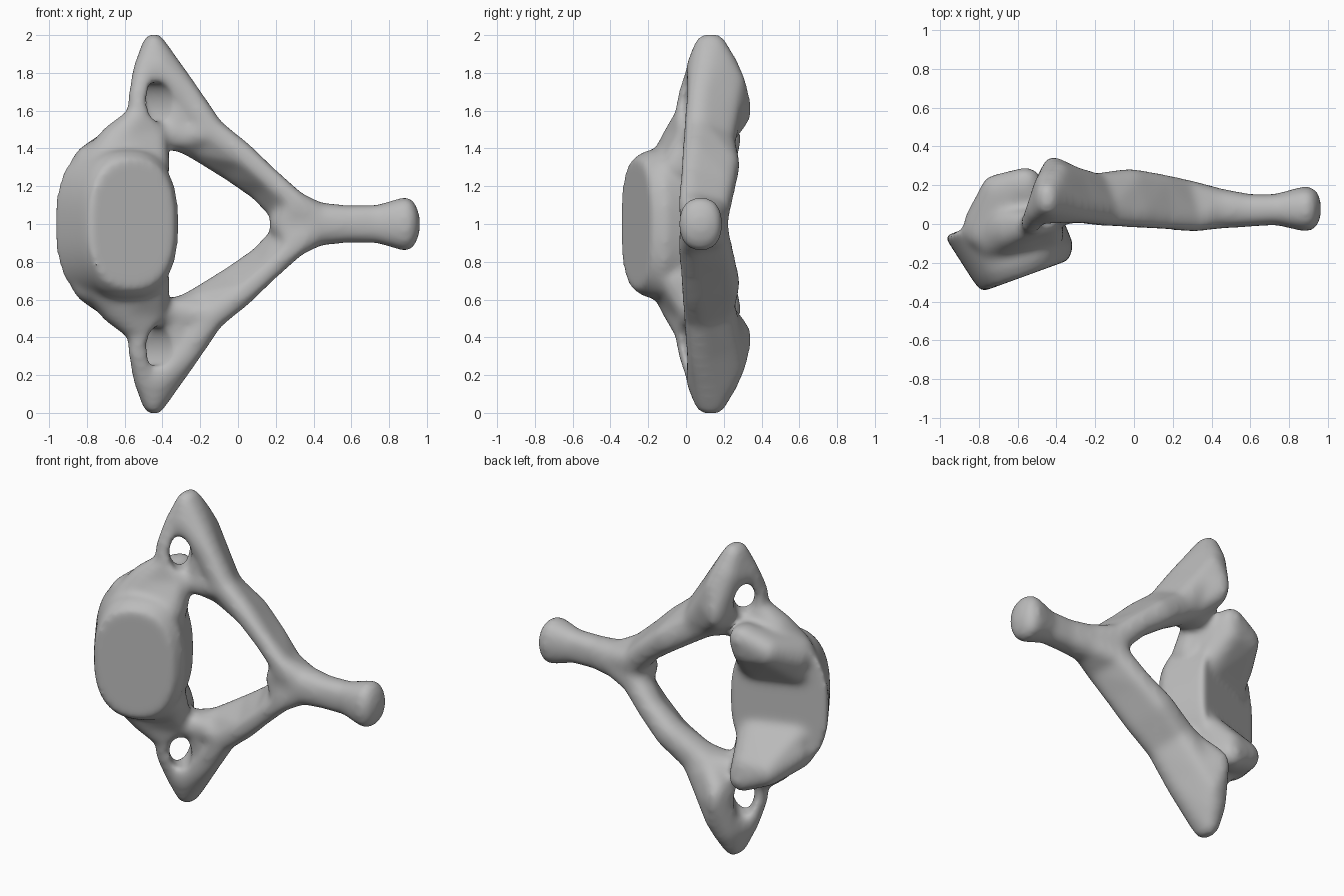
import bpy, bmesh, math
from mathutils import Vector, Matrix

cube = bpy.data.objects.get("Cube")
if cube:
    bpy.data.objects.remove(cube, do_unlink=True)

bone_grey = bpy.data.materials.new("bone_grey")
bone_grey.use_nodes = True
GREY = (0.5, 0.5, 0.5, 1)
bone_grey.diffuse_color = GREY
bone_grey.node_tree.nodes["Principled BSDF"].inputs["Base Color"].default_value = GREY

bm = bmesh.new()


def hull_points(points):
    verts = [bm.verts.new(p) for p in points]
    out = bmesh.ops.convex_hull(bm, input=verts)
    loose = [v for v in out["geom_interior"] + out["geom_unused"]
             if isinstance(v, bmesh.types.BMVert)]
    bmesh.ops.delete(bm, geom=list(set(loose)), context="VERTS")


def blob_points(x, y, z, rx, ry=None, rz=None):
    """Rounded lump, slightly squared along y."""
    ry, rz = ry or rx, rz or rx
    pts = []
    for i in range(1, 12):
        a = math.pi * i / 12
        for j in range(20):
            b = math.tau * j / 20
            s, c = math.sin(a), math.cos(a)
            k = (s ** 2.4 + abs(c) ** 2.4) ** (-1 / 2.4)
            pts.append(Vector((x + rx * k * s * math.cos(b), y + ry * k * c,
                               z + rz * k * s * math.sin(b))))
    return pts


def hull(blobs, side=1):
    """Skin round several lumps; side -1 mirrors it in the plane z = 1."""
    pts = [p for b in blobs for p in blob_points(*b)]
    hull_points([Vector((p.x, p.y, 1 + side * (p.z - 1))) for p in pts])


def chain(groups, side=1):
    for a, b in zip(groups, groups[1:]):
        hull(a + b, side)


def lamina(x, z, r, y0, y1):
    """Tilted plate section: thin outer front edge, thicker inner back edge."""
    out, back = 0.28 * r, 0.22 * r
    return [(x + out, y0 + 0.55 * r, z + out, 0.6 * r),
            (x - back, y1 - 0.85 * r, z - back, 0.82 * r, 0.85 * r, 0.82 * r)]


# Body: tilted stack of rounded sections
across = Vector((0.94, 0.342, 0))
pts = []
for x, y, hu, hz in ((-0.56, -0.268, 0.24, 0.345), (-0.57, -0.2, 0.275, 0.39),
                     (-0.695, 0.04, 0.3, 0.425)):
    for j in range(48):
        c, s = math.cos(math.tau * j / 48), math.sin(math.tau * j / 48)
        cu = math.copysign(abs(c) ** 0.82, c) * hu
        cz = math.copysign(abs(s) ** 0.82, s) * hz
        pts.append(Vector((x, y, 1 + cz)) + across * cu)
hull_points(pts)

for side in (1, -1):
    # Raised lip at each end of the body, sloping down to its middle
    lip = [(-0.70, 0.165, 1.39, 0.09), (-0.56, 0.205, 1.45, 0.085),
           (-0.57, 0.19, 1.38, 0.085)]
    hull(lip + [(-0.76, -0.02, 1.31, 0.12), (-0.5, 0.02, 1.38, 0.1)], side)
    hull(lip + [(-0.78, -0.08, 1.2, 0.1), (-0.52, 0.015, 1.2, 0.1)], side)

    # Web from the body to the pedicle and the thin front bar
    web = [(-0.63, -0.02, 1.43, 0.11), (-0.45, 0.03, 1.46, 0.08)]
    hull(web + [(-0.70, -0.05, 1.3, 0.14), (-0.46, -0.04, 1.3, 0.1)], side)
    bar = (-0.525, 0, 1.57, 0.06)
    hull(web + [bar], side)
    tip = [(-0.445, 0.13, 1.92, 0.07, 0.09, 0.09),
           (-0.425, 0.14, 1.82, 0.1, 0.14, 0.1)]
    chain([[bar], [(-0.528, 0.01, 1.68, 0.053)],
           [(-0.49, 0.07, 1.81, 0.068)], tip], side)

    # Pedicle joining body and arch
    inner = (-0.29, 0.13, 1.465, 0.085, 0.125, 0.085)
    chain([web[1:], [(-0.41, 0.09, 1.475, 0.07, 0.1, 0.08)], [inner]], side)

    # Arch plate
    root = lamina(-0.31, 1.65, 0.125, 0.01, 0.3)
    bend = lamina(-0.175, 1.46, 0.12, -0.005, 0.26)
    end = lamina(0.28, 1.085, 0.1, -0.035, 0.23)
    chain([tip, root, bend, lamina(0, 1.335, 0.107, -0.015, 0.285),
           lamina(0.145, 1.215, 0.092, -0.025, 0.26), end,
           [(0.42, 0.08, 1, 0.1, 0.105, 0.115)]], side)
    hull(bend + [inner], side)
    hull(end + [(0.27, 0.1, 1, 0.105, 0.12, 0.1), (0.42, 0.08, 1, 0.1, 0.105, 0.115)], side)

    # Joint lobe and the broad rear of the side process
    lobe = [(-0.415, 0.205, 1.61, 0.07, 0.142, 0.13), (-0.39, 0.175, 1.75, 0.08, 0.14, 0.08)]
    hull(lobe + [inner, root[1]], side)
    hull(lobe + tip, side)

# Spine with knobbed end
chain([[(0.42, 0.08, 1, 0.1, 0.105, 0.115)],
       [(0.58, 0.07, 1, 0.1, 0.085, 0.1)], [(0.74, 0.075, 1, 0.07, 0.08, 0.102)],
       [(0.885, 0.078, 1, 0.08, 0.116, 0.145)]])


def make_object(name, mesh_bm):
    bmesh.ops.recalc_face_normals(mesh_bm, faces=mesh_bm.faces[:])
    mesh = bpy.data.meshes.new(name)
    mesh_bm.to_mesh(mesh)
    mesh_bm.free()
    ob = bpy.data.objects.new(name, mesh)
    bpy.context.collection.objects.link(ob)
    return ob


bone = make_object("vertebra", bm)
bone.data.materials.append(bone_grey)

# Oval openings through the side processes
holes = bmesh.new()
for z in (1.645, 0.355):
    place = (Matrix.Translation((-0.463, 0.07, z)) @ Matrix.Rotation(math.radians(37), 4, "Z")
             @ Matrix.Diagonal((0.066, 1, 0.108, 1)) @ Matrix.Rotation(math.pi / 2, 4, "X"))
    bmesh.ops.create_cone(holes, cap_ends=True, segments=32, radius1=1, radius2=1,
                          depth=0.6, matrix=place)
cutter = make_object("opening_cutter", holes)
cutter.hide_render = True

# Fuse, cut, and soften
bpy.ops.object.select_all(action="DESELECT")
bpy.context.view_layer.objects.active = bone
bone.select_set(True)


def remesh():
    mod = bone.modifiers.new("fuse", "REMESH")
    mod.mode, mod.voxel_size = "VOXEL", 0.016


remesh()
cut = bone.modifiers.new("openings", "BOOLEAN")
cut.operation, cut.solver, cut.object = "DIFFERENCE", "EXACT", cutter
remesh()
soft = bone.modifiers.new("soften", "SMOOTH")
soft.factor, soft.iterations = 0.5, 16
for name in [m.name for m in bone.modifiers]:
    bpy.ops.object.modifier_apply(modifier=name)
bpy.data.objects.remove(cutter, do_unlink=True)

if not bone.data.materials:
    bone.data.materials.append(bone_grey)
bpy.ops.object.shade_smooth_by_angle(angle=math.radians(40))
